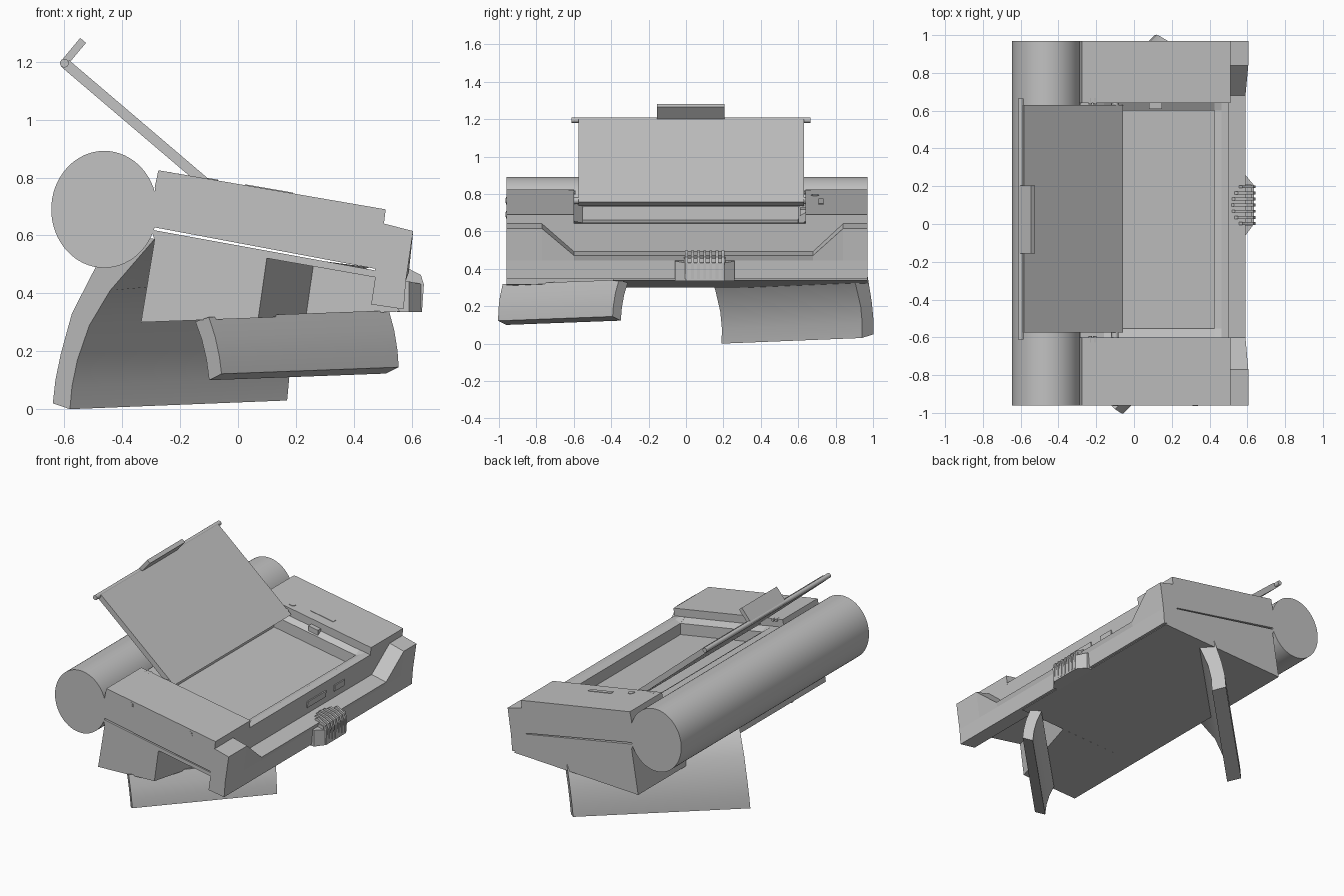
import bpy, bmesh, math
from mathutils import Vector

cube = bpy.data.objects.get("Cube")
if cube:
    bpy.data.objects.remove(cube, do_unlink=True)

grey = bpy.data.materials.new("plain_grey")
grey.use_nodes = True
grey.diffuse_color = (0.54, 0.54, 0.54, 1)
grey.node_tree.nodes["Principled BSDF"].inputs["Base Color"].default_value = (0.54, 0.54, 0.54, 1)


def loft(name, sections, smooth=False):
    """Skin a row of matching closed sections and cap both ends."""
    bm = bmesh.new()
    rings = [[bm.verts.new(p) for p in s] for s in sections]
    n = len(rings[0])
    for a, b in zip(rings, rings[1:]):
        for i in range(n):
            j = (i + 1) % n
            bm.faces.new((a[i], a[j], b[j], b[i]))
    bm.faces.new(rings[0])
    bm.faces.new(rings[-1][::-1])
    bmesh.ops.recalc_face_normals(bm, faces=bm.faces)
    mesh = bpy.data.meshes.new(name)
    bm.to_mesh(mesh)
    bm.free()
    mesh.materials.append(grey)
    obj = bpy.data.objects.new(name, mesh)
    bpy.context.collection.objects.link(obj)
    if smooth:
        bpy.ops.object.select_all(action='DESELECT')
        obj.select_set(True)
        bpy.context.view_layer.objects.active = obj
        bpy.ops.object.shade_smooth_by_angle(angle=math.radians(35))
    return obj


def at_y(profile, y):
    return [Vector((x, y, z)) for x, z in profile]


def prism(name, profile, y0, y1, smooth=False):
    return loft(name, [at_y(profile, y0), at_y(profile, y1)], smooth)


def plan_prism(name, plan, low, high):
    return loft(name, [[Vector((x, y, h(x))) for x, y in plan] for h in (low, high)])


def ellipse(x, z, rx, rz, n):
    return [(x + rx * math.cos(math.tau * i / n), z + rz * math.sin(math.tau * i / n)) for i in range(n)]


def circle(x, z, r, n):
    return ellipse(x, z, r, r, n)


def top(x):
    return 0.825 - 0.172 * (x + 0.275)


def ledge(x):
    return top(x) - 0.05


def housing(front, bevel, depth):
    """Hook-shaped cross-section of the housing above the slot."""
    bed_line = [(-0.2, 0), (-0.16, bevel), (-0.16, depth), (0.425, depth), (0.425, bevel), (0.463, 0)]
    return [(-0.3, 0.64), (-0.285, ledge(-0.285))] + [(x, ledge(x) - d) for x, d in bed_line] + front + [
            (0.58, 0.445), (0.572, 0.345), (0.46, 0.362), (0.474, 0.455),
            (0.474, 0.485), (-0.3, 0.63)]


# Upper housing: full ends, ramps down to a low front step, sunken screen bed
high_front = [(0.503, ledge(0.503)), (0.504, ledge(0.504)), (0.605, 0.615)]
low_front = [(0.504, ledge(0.504)), (0.486, 0.493), (0.59, 0.472)]
end = housing(high_front, 0, 0.001)
mid = housing(low_front, 0, 0.001)
rim = housing(low_front, 0.022, 0.023)
bed = housing(low_front, 0.022, 0.095)
rows = [(end, -0.96), (end, -0.77), (mid, -0.6), (rim, -0.552), (bed, -0.55), (bed, 0.6),
        (rim, 0.602), (mid, 0.64), (mid, 0.68), (end, 0.84), (end, 0.97)]
loft("upper_housing", [at_y(p, y) for p, y in rows])

# Raised blocks on both sides of the screen
block = [(-0.275, top(-0.275)), (0.51, top(0.51)), (0.486, 0.493), (0.46, 0.56), (-0.288, 0.765)]
prism("front_raised_block", block, -0.96, -0.6)
prism("back_raised_block", block, 0.64, 0.97)

# Lower housing with a notch at the front end
prism("lower_slab", [(-0.3, 0.62), (0.48, 0.478), (0.476, 0.455), (-0.29, 0.59)], -0.96, 0.97)


def base(x_low, z_low, x_high, z_high):
    return [(-0.287, 0.592), (x_high, z_high), (x_low, z_low), (-0.335, 0.3)]


prism("lower_block", base(0.56, 0.337, 0.475, 0.457), -0.39, 0.97)
loft("lower_block_corner", [at_y(base(0.07, 0.315, 0.1, 0.525), -0.96),
                            at_y(base(0.235, 0.323, 0.26, 0.495), -0.39)])

# Roll along the rear edge
prism("roll", ellipse(-0.462, 0.69, 0.183, 0.202, 64), -0.96, 0.97, True)


# Curved cuff legs, swept diagonally under the body
def diagonal(profile, u, rise, lean):
    out = []
    for w, z in profile:
        s = u + lean * z
        out.append(Vector(((s - w) / math.sqrt(2), (s + w) / math.sqrt(2), z + rise)))
    return out


large = [(0.545, 0), (0.541, 0.08), (0.522, 0.17), (0.473, 0.29), (0.381, 0.41), (0.178, 0.588),
         (0.33, 0.6), (0.459, 0.49), (0.562, 0.33), (0.605, 0.19), (0.624, 0.1), (0.63, 0.02)]
large_end = [(w, min(z, 0.46)) for w, z in large]
loft("large_cuff_leg", [diagonal(large, -0.276, 0, 0.08), diagonal(large_end, 0.785, 0.03, 0.08)], True)
small = [(-0.608, 0.1), (-0.6, 0.17), (-0.582, 0.24), (-0.555, 0.302),
         (-0.622, 0.318), (-0.648, 0.25), (-0.664, 0.18), (-0.67, 0.122)]
loft("small_cuff_leg", [diagonal(small, -0.742, 0, -0.07), diagonal(small, 0.115, 0.023, 0)], True)

# Open lid with its tab and pins
prism("lid", [(-0.583, 1.205), (-0.057, 0.757), (-0.085, 0.735), (-0.61, 1.182)], -0.575, 0.63)
prism("lid_tab", [(-0.615, 1.198), (-0.545, 1.282), (-0.525, 1.265), (-0.588, 1.19)], -0.155, 0.205)
prism("lid_pin", circle(-0.6, 1.195, 0.015, 16), -0.612, 0.665, True)
prism("hinge_pin", circle(-0.1, 0.765, 0.018, 16), -0.62, 0.66, True)

# Round end caps of the pivots
for i, (x, z) in enumerate([(-0.1, 0.765), (0.325, 0.69)]):
    prism(f"pivot_rim_{i}", circle(x, z, 0.02, 24), -0.962, -0.95, True)
    prism(f"pivot_cap_{i}", circle(x, z, 0.014, 24), -0.964, -0.95, True)

# Small catches beside the lid
for name, y in (("front_catch", -0.61), ("back_catch", 0.65)):
    for k in (-0.232, -0.208):
        prism(name, circle(k, top(k) - 0.008, 0.009, 8), y - 0.018, y + 0.018)


# Controls on the back block
def raised(amount):
    return lambda x: top(x) + amount


def box(x0, x1, y0, y1):
    return [(x0, y0), (x1, y0), (x1, y1), (x0, y1)]


plan_prism("round_button", circle(-0.09, 0.69, 0.021, 20), raised(-0.02), raised(0.003))
plan_prism("slide_switch", box(0.025, 0.19, 0.708, 0.735), raised(-0.02), raised(0.003))
plan_prism("wall_key", box(0.08, 0.148, 0.61, 0.65), raised(-0.07), raised(-0.035))

# Plates on the front wall
plate = [(0.495, 0.581), (0.504, 0.58), (0.499, 0.539), (0.49, 0.54)]
prism("wide_front_key", plate, 0, 0.19)
prism("narrow_front_key", plate, 0.28, 0.38)

# Front latch with a fan of ribs
plan_prism("latch", [(0.55, -0.06), (0.59, -0.06), (0.635, 0), (0.635, 0.205), (0.59, 0.26), (0.55, 0.26)],
           lambda x: 0.335, lambda x: 0.565 - 0.21 * x)
prism("latch_core", [(0.56, 0.47), (0.622, 0.455), (0.622, 0.4), (0.56, 0.4)], -0.01, 0.21)
for i in range(7):
    y = -0.005 + 0.0325 * i
    start = 0.512 + 0.045 * ((i - 3) / 3) ** 2
    rib = [(start, 0.485), (start + 0.018, 0.497), (0.59, 0.485), (0.632, 0.463),
           (0.642, 0.43), (0.636, 0.345), (0.6, 0.345)]
    prism(f"latch_rib_{i}", rib, y, y + 0.015)
